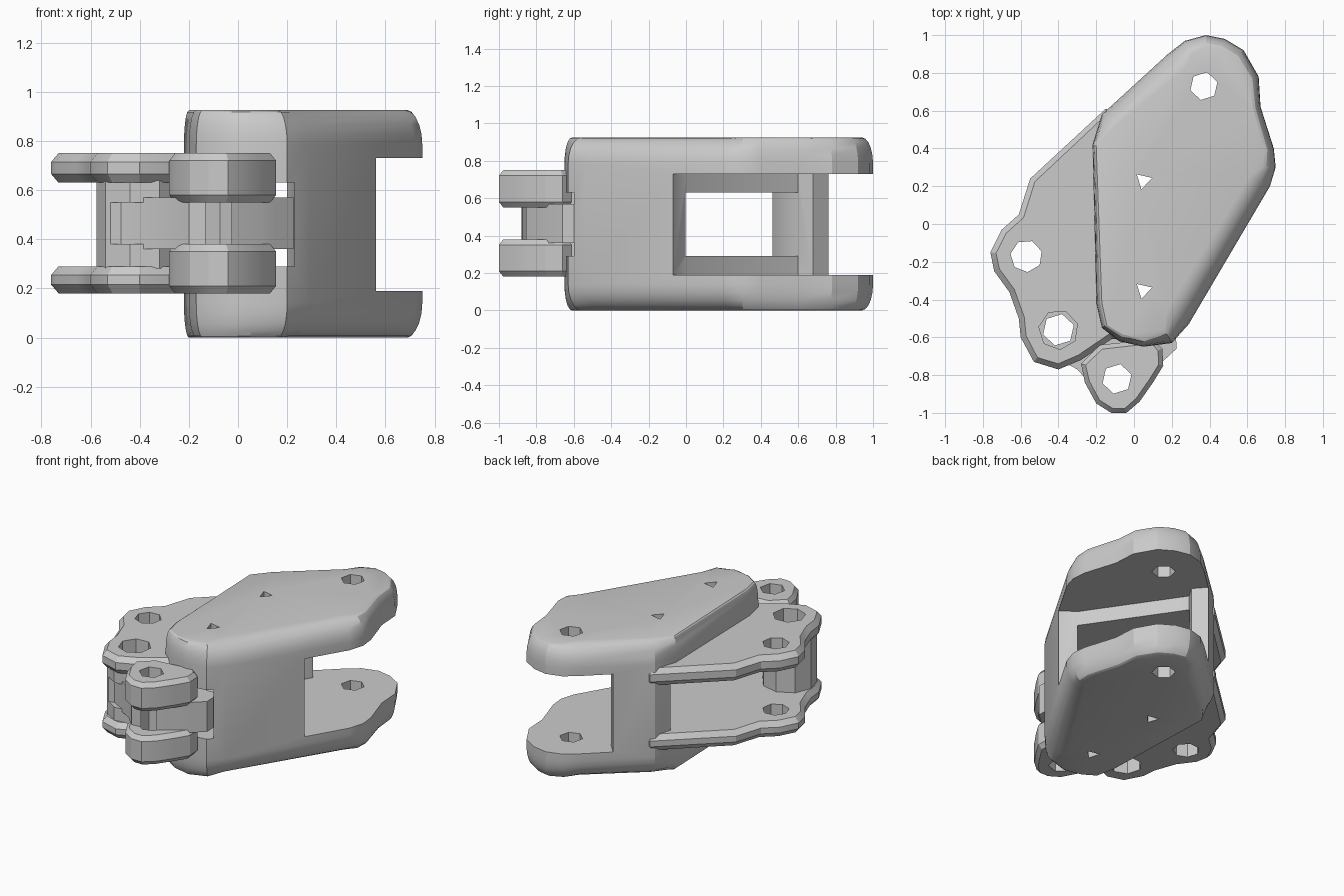
import bpy, bmesh, math
from mathutils import Vector

if "Cube" in bpy.data.objects:
    bpy.data.objects.remove(bpy.data.objects["Cube"])


def prism(name, pts, z0, z1, rim=0.0, h=0.0, steps=1):
    """Extrude an outline (x, y[, inset]) with rounded-in top and bottom rims."""
    p = [Vector(q[:2]) for q in pts]
    n = len(p)
    area = sum(p[i].x * p[(i + 1) % n].y - p[(i + 1) % n].x * p[i].y for i in range(n))
    s = 1 if area > 0 else -1
    inward = []
    for i in range(n):
        a = (p[i] - p[i - 1]).normalized()
        b = (p[(i + 1) % n] - p[i]).normalized()
        t = (a + b).normalized()
        inward.append(Vector((-t.y, t.x)) * s)
    ins = [q[2] if len(q) > 2 else rim for q in pts]
    levels = [(z0, 0), (z1, 0)]
    if h:
        arc = [(h * (1 - math.sin(k / steps * math.pi / 2)),
                1 - math.cos(k / steps * math.pi / 2)) for k in range(steps + 1)]
        levels = [(z0 + d, f) for d, f in [(h - e, g) for e, g in
                  [(h - a, f) for a, f in [(h - h * math.sin(k / steps * math.pi / 2),
                   1 - math.cos(k / steps * math.pi / 2)) for k in range(steps + 1)]]]]
        levels = [(z0 + h - h * math.sin(k / steps * math.pi / 2),
                   1 - math.cos(k / steps * math.pi / 2)) for k in range(steps, -1, -1)]
        levels += [(z0 + z1 - z, f) for z, f in reversed(levels)]
    bm = bmesh.new()
    rings = [[bm.verts.new((*(p[i] + inward[i] * ins[i] * f), z)) for i in range(n)]
             for z, f in levels]
    for lo, hi in zip(rings, rings[1:]):
        for i in range(n):
            j = (i + 1) % n
            bm.faces.new((lo[i], lo[j], hi[j], hi[i]))
    bm.faces.new(rings[0])
    bm.faces.new(rings[-1])
    bmesh.ops.recalc_face_normals(bm, faces=bm.faces)
    me = bpy.data.meshes.new(name)
    bm.to_mesh(me)
    bm.free()
    ob = bpy.data.objects.new(name, me)
    bpy.context.collection.objects.link(ob)
    return ob


def circle(x, y, r, sides, turn=0.3):
    return [(x + r * math.cos(turn + i * math.tau / sides),
             y + r * math.sin(turn + i * math.tau / sides)) for i in range(sides)]


def cut(ob, outline, z0=-1, z1=2):
    """Subtract a prism from ob, then discard the cutter."""
    tool = prism("cutter", outline, z0, z1)
    tool.hide_render = True
    m = ob.modifiers.new("cut", 'BOOLEAN')
    m.operation, m.solver, m.object = 'DIFFERENCE', 'EXACT', tool
    bpy.context.view_layer.objects.active = ob
    bpy.ops.object.modifier_apply(modifier=m.name)
    bpy.data.objects.remove(tool)


# main body with wide fillets along its two long sides
body = prism("main_body", [
    (-.20, -.42, .03), (-.17, -.55, .03), (-.08, -.62, .04), (.05, -.65, .04),
    (.20, -.63, .08), (.29, -.53, .14), (.72, .20, .12), (.75, .30, .07),
    (.74, .40, .05), (.67, .62, .04), (.66, .78, .05), (.58, .92, .06),
    (.48, .98, .06), (.38, 1.0, .06), (.27, .97, .08), (.18, .90, .12),
    (-.17, .58, .10), (-.22, .42, .02)], 0, .925, h=.14, steps=5)
# open jaw at the back right
cut(body, [(.56, -.07), (1.2, -.45), (1.2, 1.2), (-.1, 1.2), (.02, .77),
           (.10, .68), (.05, .60), (.46, .0)], .19, .73)
# inner cavity running through to the left and front
cut(body, [(-1, -1), (.22, -1), (.23, -.55), (.20, -.45), (.46, -.02), (.50, .20),
           (.10, .66), (.05, .60), (-.1, .50), (-.3, .43), (-1, .43)], .29, .63)
# bolt hole and two small pin holes
cut(body, circle(.37, .73, .075, 6))
for y in (.23, -.35):
    cut(body, circle(.05, y, .048, 3))

# pair of side plates
PIN_A, PIN_B, PIN_C = (-.57, -.17), (-.40, -.56), (-.09, -.82)
plate = [(-.15, .61), (-.55, .24), (-.61, .05), (-.70, -.03), (-.76, -.15), (-.74, -.25),
         (-.66, -.36), (-.61, -.50), (-.60, -.60), (-.53, -.73), (-.40, -.77),
         (-.28, -.72), (-.12, -.61), (0, -.60), (0, .55)]
plates = []
for name, z0, z1 in (("upper_side_plate", .63, .75), ("lower_side_plate", .18, .29)):
    ob = prism(name, plate, z0, z1, rim=.03, h=.035)
    cut(ob, circle(*PIN_A, .085, 7))
    cut(ob, circle(*PIN_B, .105, 7))
    plates.append(ob)

# pivot boss between the plates, grooved at the front
boss = prism("pivot_boss", circle(*PIN_B, .175, 9), .28, .64)
cut(boss, [(-.52, -.9), (-.1, -.9), (-.1, -.62), (-.52, -.68)], .38, .55)
cut(boss, circle(*PIN_B, .085, 6))

# front hinge: two knuckles joined by a web
knuckle = [(-.26, -.84), (-.20, -.95), (-.12, -1.0), (-.04, -1.0), (.03, -.94),
           (.10, -.84), (.155, -.75), (.15, -.66), (.10, -.61), (-.18, -.64), (-.28, -.74)]
hinge = []
for name, z0, z1 in (("upper_knuckle", .55, .75), ("lower_knuckle", .18, .38)):
    ob = prism(name, knuckle, z0, z1, rim=.025, h=.03)
    cut(ob, circle(*PIN_C, .08, 6))
    hinge.append(ob)
web = prism("hinge_web", [(-.50, -.66), (-.30, -.77), (-.20, -.88), (-.05, -.87), (.09, -.78),
                          (.15, -.73), (.225, -.66), (.22, -.52), (-.30, -.55)], .36, .57)
cut(web, circle(*PIN_C, .08, 6))
cut(web, circle(*PIN_B, .085, 6))

# smooth only the gentle fillets
for ob in [body, boss, web] + plates + hinge:
    bpy.ops.object.select_all(action='DESELECT')
    ob.select_set(True)
    bpy.context.view_layer.objects.active = ob
    bpy.ops.object.shade_smooth_by_angle(angle=math.radians(25))
